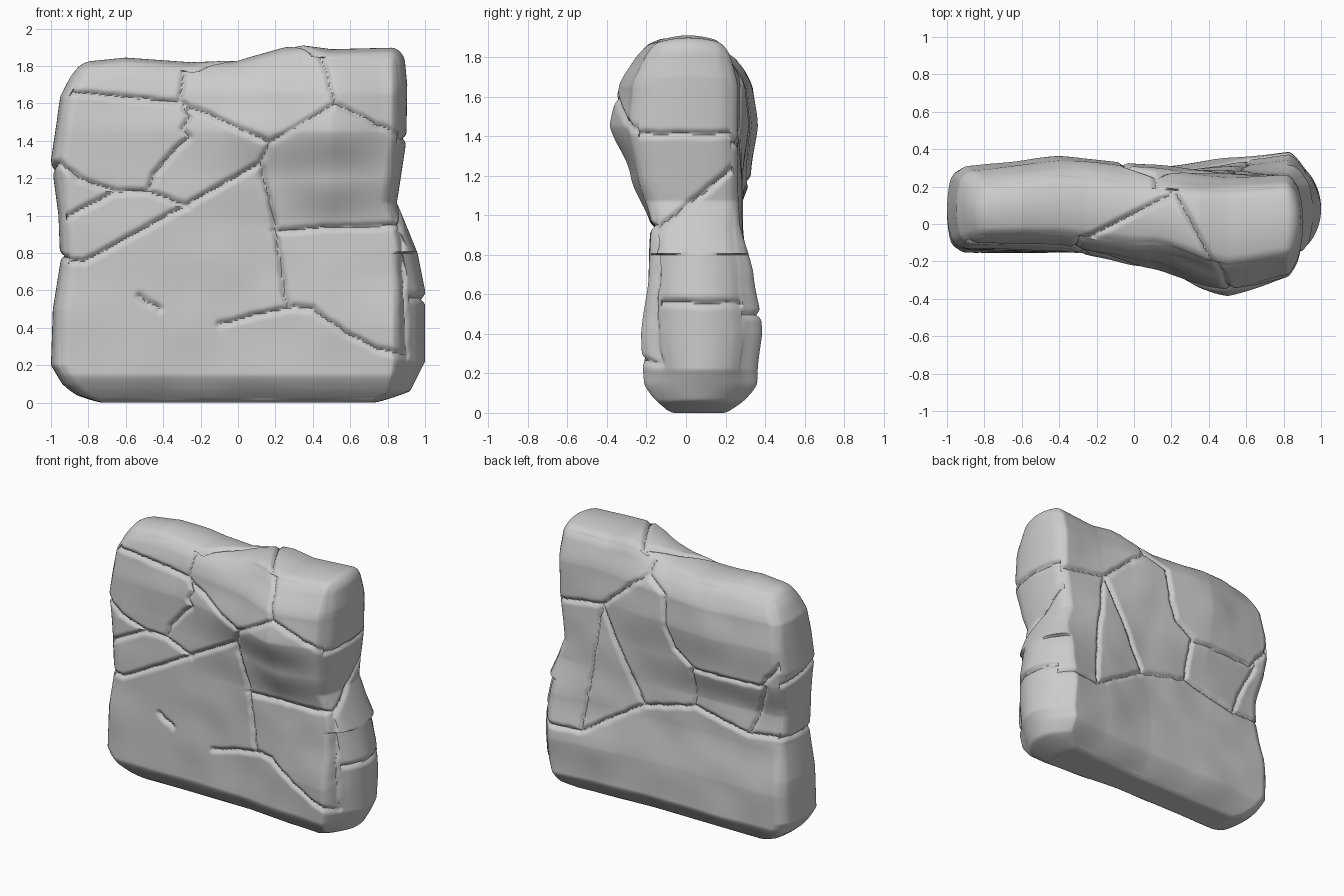
import bpy, bmesh
from mathutils import Vector, noise

if "Cube" in bpy.data.objects:
    bpy.data.objects.remove(bpy.data.objects["Cube"])

# outline curves: (parameter, value)
LEFT = [(0, -.78), (.04, -.87), (.1, -.94), (.2, -1), (.5, -.99), (.75, -.95), (1, -.96),
        (1.3, -1), (1.5, -.97), (1.65, -.95), (1.84, -.85)]
RIGHT = [(0, .78), (.06, .92), (.22, 1), (.6, 1), (.8, .96), (1.07, .85), (1.4, .9),
         (1.7, .905), (1.9, .885)]
TOP = [(-1, 1.77), (-.85, 1.82), (-.6, 1.845), (-.25, 1.82), (0, 1.83), (.25, 1.9),
       (.35, 1.91), (.5, 1.89), (.9, 1.9)]

# front and back depth over a coarse grid
XS = [-.9, -.4, .1, .5, .85, 1]
ZS = [0, .15, .4, .7, .95, 1.2, 1.45, 1.65, 1.87]
FRONT = [[-.07, -.06, -.06, -.10, -.12, -.06], [-.15, -.15, -.15, -.19, -.21, -.11],
         [-.15, -.15, -.15, -.20, -.23, -.14], [-.14, -.15, -.15, -.19, -.19, -.14],
         [-.14, -.15, -.15, -.18, -.17, -.14], [-.13, -.14, -.18, -.28, -.24, -.16],
         [-.13, -.14, -.24, -.385, -.29, -.18], [-.11, -.11, -.20, -.345, -.27, -.16],
         [-.06, -.06, -.11, -.24, -.19, -.11]]
BACK = [[.20, .20, .20, .23, .25, .20], [.28, .30, .30, .33, .36, .28],
        [.29, .30, .30, .35, .385, .31], [.25, .26, .27, .31, .34, .28],
        [.22, .25, .27, .29, .27, .22], [.29, .33, .29, .28, .26, .22],
        [.31, .36, .32, .27, .26, .22], [.28, .34, .30, .25, .26, .22],
        [.20, .26, .20, .20, .22, .18]]

# seams between the stone blocks, per side
FRONT_SEAMS = [
    [(-1, 1.67), (-.55, 1.63), (-.3, 1.6), (.17, 1.39)], [(-.27, 1.85), (-.32, 1.6)],
    [(-.3, 1.6), (-.26, 1.53), (-.3, 1.46), (-.26, 1.42), (-.33, 1.36), (-.45, 1.22), (-.48, 1.13)],
    [(-1, 1.32), (-.85, 1.2), (-.65, 1.13), (-.48, 1.13), (-.27, 1.05)], [(-1, .95), (-.65, 1.13)],
    [(-1, .78), (-.83, .75), (-.27, 1.06), (.12, 1.28)],
    [(.17, 1.39), (.12, 1.28), (.2, .93), (.26, .51)],
    [(.17, 1.39), (.52, 1.6), (.42, 1.92)], [(.52, 1.6), (.92, 1.4)], [(.19, .92), (.85, .95)],
    [(.88, 1.4), (.83, 1.07), (.87, .9), (.88, .6), (.9, .25)],
    [(-.1, .42), (.1, .47), (.3, .51), (.4, .5), (.6, .36), (.75, .29), (.9, .25)],
    [(-.53, .57), (-.42, .5)]]
BACK_SEAMS = [
    [(.1, 1.9), (.12, 1.73), (.49, 1.42), (.9, 1.35)],
    [(.12, 1.73), (-.04, 1.64), (-.06, 1.42), (-.12, 1.28), (-.28, 1.17), (-.8, 1.17), (-1, 1.42)],
    [(.49, 1.42), (.15, .78), (.61, .49), (1, .5)], [(.49, 1.42), (.61, .49)],
    [(.15, .78), (-.25, .87), (-.26, 1.17)], [(-.25, .87), (-.68, .78), (-.84, 1.17)],
    [(-.68, .78), (-1, .82)]]
RIGHT_SEAMS = [[(-.3, 1.41), (.3, 1.41)], [(-.2, .88), (.24, 1.24)], [(-.16, .56), (.4, .55)]]
LEFT_SEAMS = [[(-.2, .77), (.3, .8)], [(-.2, 1.3), (.3, 1.2)]]
TOP_SEAMS = [[(-.3, -.1), (.22, .17), (.5, -.36)], [(0, .32), (.22, .17), (.25, .3)]]


def lerp_table(pts, t):
    if t <= pts[0][0]:
        return pts[0][1]
    for (a, va), (b, vb) in zip(pts, pts[1:]):
        if t <= b:
            return va + (vb - va) * (t - a) / (b - a)
    return pts[-1][1]


def cell(keys, t):
    t = min(max(t, keys[0]), keys[-1])
    i = 0
    while i < len(keys) - 2 and t > keys[i + 1]:
        i += 1
    f = (t - keys[i]) / (keys[i + 1] - keys[i])
    return i, .5 * f + .5 * f * f * (3 - 2 * f)


def depths(x, z):
    i, f = cell(XS, x)
    j, g = cell(ZS, z)
    return [(T[j][i] * (1 - f) + T[j][i + 1] * f) * (1 - g) +
            (T[j + 1][i] * (1 - f) + T[j + 1][i + 1] * f) * g for T in (FRONT, BACK)]


def segments(lines):
    return [(*a, b[0] - a[0], b[1] - a[1], (b[0] - a[0]) ** 2 + (b[1] - a[1]) ** 2)
            for ln in lines for a, b in zip(ln, ln[1:])]


def groove(segs, u, v, width=.035, depth=.024):
    best = 1
    for ax, ay, dx, dy, l2 in segs:
        t = min(1, max(0, ((u - ax) * dx + (v - ay) * dy) / l2))
        best = min(best, (u - ax - t * dx) ** 2 + (v - ay - t * dy) ** 2)
    d = best ** .5
    return depth * (1 - d / width) ** 2 if d < width else 0


FS, BS, RS, LS, TS = map(segments, (FRONT_SEAMS, BACK_SEAMS, RIGHT_SEAMS, LEFT_SEAMS, TOP_SEAMS))
N = (210, 38, 200)
HALF = (1, .25, .95)
R = .08


def shape(key):
    # rounded box
    p = Vector([(2 * k / n - 1) * h for k, n, h in zip(key, N, HALF)])
    q = Vector([max(-h + R, min(h - R, c)) for c, h in zip(p, HALF)])
    p = q + (p - q).normalized() * R
    # fit the outline and depth
    t = (p.z / .95 + 1) / 2
    z = t * 1.87
    for _ in range(2):
        l, r = lerp_table(LEFT, z), lerp_table(RIGHT, z)
        x = l + (r - l) * (p.x + 1) / 2
        z = t * lerp_table(TOP, x)
    f, b = depths(x, z)
    y = f + (b - f) * (p.y / .25 + 1) / 2
    # crown the two ends and the top
    crown = (p.y / .25) ** 2
    low = .09 if z < .8 else .04
    x -= low * crown * max(0, (p.x - .7) / .3) ** 2
    x += .035 * crown * max(0, (-p.x - .7) / .3) ** 2
    z -= .04 * crown * max(0, (t - .8) / .2) ** 2
    # uneven stone surface and seams
    n = noise.noise(Vector((x * 4, y * 4, z * 4))) * .008
    j = noise.noise(Vector((x * 14, y * 9, z * 14))) * .008
    if key[1] == 0:
        y += groove(FS, x + j, z + j) + n
    elif key[1] == N[1]:
        y -= groove(BS, x + j, z + j) + n
    elif key[0] == N[0]:
        x -= groove(RS, y, z + j)
    elif key[0] == 0:
        x += groove(LS, y, z + j)
    elif key[2] == N[2]:
        z -= groove(TS, x, y)
    return x, y, z


# stone wall: a gridded box reshaped point by point
bm = bmesh.new()
verts = {}


def vert(key):
    if key not in verts:
        verts[key] = bm.verts.new(shape(key))
    return verts[key]


for axis in range(3):
    a, b = [i for i in range(3) if i != axis]
    for side in (0, N[axis]):
        for i in range(N[a]):
            for j in range(N[b]):
                quad = []
                for di, dj in ((0, 0), (1, 0), (1, 1), (0, 1)):
                    k = [side] * 3
                    k[a], k[b] = i + di, j + dj
                    quad.append(vert(tuple(k)))
                bm.faces.new(quad)
bmesh.ops.recalc_face_normals(bm, faces=bm.faces[:])
mesh = bpy.data.meshes.new("stone_wall")
bm.to_mesh(mesh)
bm.free()
wall = bpy.data.objects.new("stone_wall", mesh)
bpy.context.collection.objects.link(wall)
bpy.context.view_layer.objects.active = wall
wall.select_set(True)
bpy.ops.object.shade_smooth_by_angle(angle=.8)
